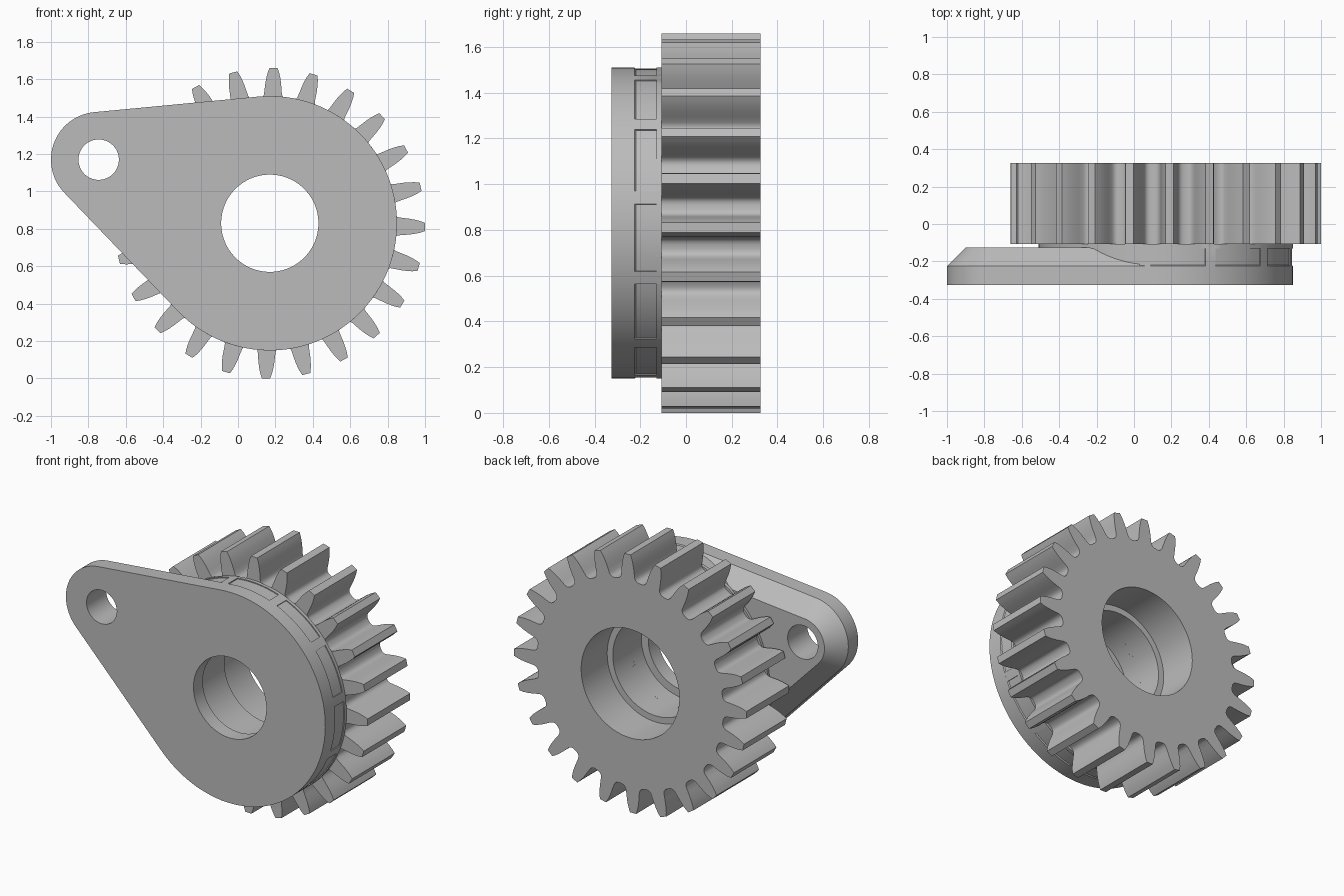
import bpy, bmesh
from math import sin, cos, acos, atan2, hypot, pi, radians

cube = bpy.data.objects.get("Cube")
if cube:
    bpy.data.objects.remove(cube, do_unlink=True)

grey = bpy.data.materials.new("light_grey")
grey.use_nodes = True
COLOUR = (0.5, 0.5, 0.5, 1)
grey.diffuse_color = COLOUR
grey.node_tree.nodes["Principled BSDF"].inputs["Base Color"].default_value = COLOUR

AXIS = (0.17, 0.83)       # gear centre in x, z
PIVOT = (-0.745, 1.17)    # arm hole centre in x, z
DISC_R, ARM_R = 0.68, 0.255
BACK, GEAR_FRONT, SEAT_Y = 0.325, -0.108, 0.06
FRONT, RIM_Y, ARM_BACK = -0.325, -0.225, -0.125
BORE, MID_BORE, BIG_BORE = 0.26, 0.31, 0.35


def polar(centre, r, a):
    return centre[0] + r * cos(a), centre[1] + r * sin(a)


def loft(name, sections, hollow=False):
    """Bridge (y, outline) sections; a hollow part closes back on its first one."""
    bm = bmesh.new()
    loops = [[bm.verts.new((x, y, z)) for x, z in outline] for y, outline in sections]
    pairs = list(zip(loops, loops[1:]))
    if hollow:
        pairs.append((loops[-1], loops[0]))
    else:
        bm.faces.new(loops[0])
        bm.faces.new(loops[-1])
    n = len(loops[0])
    for a, b in pairs:
        for i in range(n):
            j = (i + 1) % n
            bm.faces.new((a[i], a[j], b[j], b[i]))
    bmesh.ops.recalc_face_normals(bm, faces=bm.faces)
    mesh = bpy.data.meshes.new(name)
    bm.to_mesh(mesh)
    bm.free()
    mesh.materials.append(grey)
    obj = bpy.data.objects.new(name, mesh)
    bpy.context.collection.objects.link(obj)
    return obj


def activate(obj):
    bpy.ops.object.select_all(action='DESELECT')
    obj.select_set(True)
    bpy.context.view_layer.objects.active = obj


def smooth(obj):
    activate(obj)
    bpy.ops.object.shade_smooth_by_angle(angle=radians(30))


def drill(obj, centre, r, y0, y1):
    """Cut a round hole along y, then discard the cutter."""
    ring = [polar(centre, r, 2 * pi * i / 96) for i in range(96)]
    cutter = loft("hole_cutter", [(y0, ring), (y1, ring)])
    cutter.hide_render = True
    mod = obj.modifiers.new("hole", 'BOOLEAN')
    mod.operation, mod.solver, mod.object = 'DIFFERENCE', 'EXACT', cutter
    activate(obj)
    bpy.ops.object.modifier_apply(modifier=mod.name)
    bpy.data.objects.remove(cutter, do_unlink=True)


def arm_outline(inset):
    """Teardrop around the gear axis and the pivot, shrunk by inset."""
    dx, dz = PIVOT[0] - AXIS[0], PIVOT[1] - AXIS[1]
    aim = atan2(dz, dx)
    spread = acos((DISC_R - ARM_R) / hypot(dx, dz))
    big, small = 72, 36
    pts = [polar(AXIS, DISC_R - inset, aim + spread + (2 * pi - 2 * spread) * i / big)
           for i in range(big + 1)]
    pts += [polar(PIVOT, ARM_R - inset, aim - spread + 2 * spread * i / small)
            for i in range(small + 1)]
    return pts


# Gear: one tooth flank as (radius, half width), repeated around the axis
TEETH = 24
flank = [(0.664, 0.077), (0.667, 0.064), (0.675, 0.054), (0.69, 0.048), (0.72, 0.045),
         (0.75, 0.042), (0.78, 0.037), (0.805, 0.031), (0.83, 0.022)]
teeth = []
for t in range(TEETH):
    mid = radians(-1.4) + 2 * pi * t / TEETH
    teeth += [(r, mid - w / r) for r, w in flank]
    teeth += [(r, mid + w / r) for r, w in reversed(flank)]
gear_edge = [polar(AXIS, r, a) for r, a in teeth]


def gear_bore(r):
    return [polar(AXIS, r, a) for _, a in teeth]


gear = loft("gear", [(GEAR_FRONT, gear_edge), (BACK, gear_edge),
                     (BACK, gear_bore(BIG_BORE)), (SEAT_Y, gear_bore(BIG_BORE)),
                     (SEAT_Y, gear_bore(MID_BORE)), (GEAR_FRONT, gear_bore(MID_BORE))], True)
smooth(gear)

# Teardrop plate with a chamfered back edge
plate = loft("arm_plate", [(FRONT, arm_outline(0)), (RIM_Y, arm_outline(0)),
                           (ARM_BACK, arm_outline(0.1))])
drill(plate, AXIS, BORE, -1, 1)
drill(plate, AXIS, MID_BORE, RIM_Y - 0.005, 1)
drill(plate, PIVOT, 0.108, -1, 1)
smooth(plate)

# Hub ring behind the plate, with twelve shallow pockets around its rim
pocketed = []
for k in range(12):
    start = radians(11.9 + 30 * k)
    pocketed += [(DISC_R - 0.006, start + radians(25.1) * i / 8) for i in range(9)]
    pocketed += [(DISC_R, start + radians(25.1 + 4.9 * i / 2)) for i in range(3)]


def hub_loop(r):
    return [polar(AXIS, r, a) for _, a in pocketed]


pocket_edge = [polar(AXIS, r, a) for r, a in pocketed]
POCKET_END = -0.13
hub = loft("hub_ring", [(RIM_Y, pocket_edge), (POCKET_END, pocket_edge),
                        (POCKET_END, hub_loop(DISC_R)), (GEAR_FRONT, hub_loop(DISC_R)),
                        (GEAR_FRONT, hub_loop(MID_BORE)), (RIM_Y, hub_loop(MID_BORE))], True)
smooth(hub)
